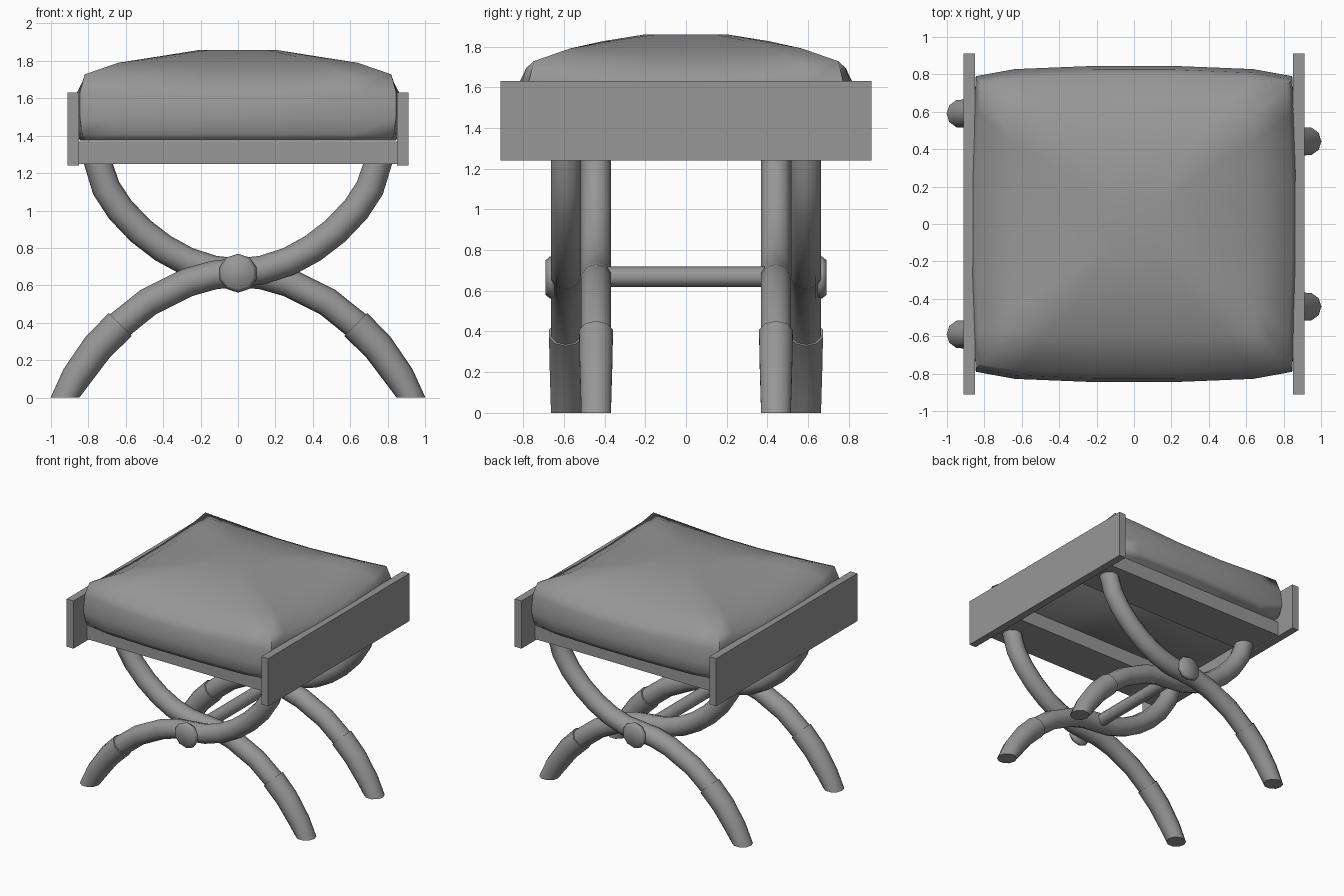
import bpy, bmesh, math
from mathutils import Vector

if "Cube" in bpy.data.objects:
    bpy.data.objects.remove(bpy.data.objects["Cube"])

grey = bpy.data.materials.new("mid_grey")
grey.diffuse_color = (.31, .31, .31, 1)
grey.use_nodes = True
grey.node_tree.nodes["Principled BSDF"].inputs["Base Color"].default_value = grey.diffuse_color


def finish(name, bm, smooth=0):
    bmesh.ops.recalc_face_normals(bm, faces=bm.faces)
    me = bpy.data.meshes.new(name)
    bm.to_mesh(me)
    bm.free()
    me.materials.append(grey)
    ob = bpy.data.objects.new(name, me)
    bpy.context.collection.objects.link(ob)
    if smooth:
        bpy.ops.object.select_all(action='DESELECT')
        ob.select_set(True)
        bpy.context.view_layer.objects.active = ob
        bpy.ops.object.shade_smooth_by_angle(angle=math.radians(smooth))
    return ob


def box(name, lo, hi):
    bm = bmesh.new()
    bmesh.ops.create_cube(bm, size=1)
    for v in bm.verts:
        v.co = [(a + b) / 2 + c * (b - a) for a, b, c in zip(lo, hi, v.co)]
    return finish(name, bm)


def skin(name, rings, smooth=45):
    """Closed surface through a list of equal-sized point rings."""
    bm = bmesh.new()
    loops = [[bm.verts.new(p) for p in r] for r in rings]
    n = len(loops[0])
    for a, b in zip(loops, loops[1:]):
        for i in range(n):
            j = (i + 1) % n
            bm.faces.new((a[i], a[j], b[j], b[i]))
    bm.faces.new(loops[0])
    bm.faces.new(loops[-1])
    return finish(name, bm, smooth)


def tube(name, path, radii, y, flip, flat_ends, sides=10):
    """Round tube along an (x, z) path lying in the plane at depth y."""
    pts = [Vector((x * flip, y, z)) for x, z in path]
    rings = []
    for k, p in enumerate(pts):
        t = (pts[min(k + 1, len(pts) - 1)] - pts[max(k - 1, 0)]).normalized()
        if k in flat_ends:
            t = Vector((0, 0, 1))
        across, side = Vector((0, 1, 0)), Vector((t.z, 0, -t.x))
        rings.append([p + radii[k] * (math.cos(a) * side + math.sin(a) * across)
                      for a in (math.tau * i / sides for i in range(sides))])
    return skin(name, rings)


def turned(name, profile, z, sides=10, smooth=45):
    """Solid turned about the y axis from (y, radius) pairs."""
    return skin(name, [[(r * math.cos(a), y, z + r * math.sin(a))
                        for a in (math.tau * (i + .5) / sides for i in range(sides))]
                       for y, r in profile], smooth)


# Side boards
for side, s in (("left", -1), ("right", 1)):
    xs = sorted((s * .85, s * .912))
    box(side + "_board", (xs[0], -.912, 1.24), (xs[1], .912, 1.63))

# Wide seat rails under the cushion
for side, s in (("front", -1), ("back", 1)):
    ys = sorted((s * .37, s * .735))
    box(side + "_rail", (-.85, ys[0], 1.25), (.85, ys[1], 1.37))

# Cushion: puffed square rings (half x, half y, z, mid-edge sag, corner fullness)
profile = [(.845, .81, 1.375, 0, 1), (.86, .83, 1.41, 0, 1), (.872, .845, 1.50, 0, 1),
           (.872, .825, 1.63, .02, 1), (.845, .80, 1.728, .07, 1), (.66, .61, 1.79, .025, 1),
           (.42, .42, 1.828, .005, .93), (.21, .21, 1.858, 0, .85)]
rings = []
for hx, hy, z, sag, corner in profile:
    ring = []
    for q in range(4):
        for t, out in ((-1, 1), (-.73, .98), (-.25, 1), (.25, 1), (.73, .98)):
            u, v = t, -out
            for _ in range(q):
                u, v = -v, u
            if t == -1:
                u, v = u * .97 * corner, v * .935 * corner
            ring.append((u * hx, v * hy, z - sag * (1 - t * t)))
    rings.append(ring)
skin("cushion", rings, 75)

# Crossed S-curved legs with foot sleeves
leg = [(-.925, 0), (-.865, .11), (-.75, .27), (-.63, .39), (-.48, .51), (-.27, .615),
       (-.13, .655), (0, .668), (.13, .682), (.27, .727), (.40, .798), (.52, .89),
       (.63, 1.005), (.705, 1.12), (.75, 1.26)]
for side, s in (("front", -1), ("back", 1)):
    for kind, y, flip in (("outer", .59, 1), ("inner", .442, -1)):
        tube(f"{side}_{kind}_leg", leg, [.07] * 3 + [.077] * 12, s * y, flip, (0, len(leg) - 1))
        tube(f"{side}_{kind}_foot_sleeve", leg[:4], (.077, .08, .085, .087), s * y, flip, (0,))
    # Pivot knob
    turned(side + "_knob", [(s * .645, .095), (s * .668, .104), (s * .69, .085)], .665, smooth=75)

# Stretcher joining the two crossings
turned("stretcher", [(-.45, .05), (.45, .05)], .668)
